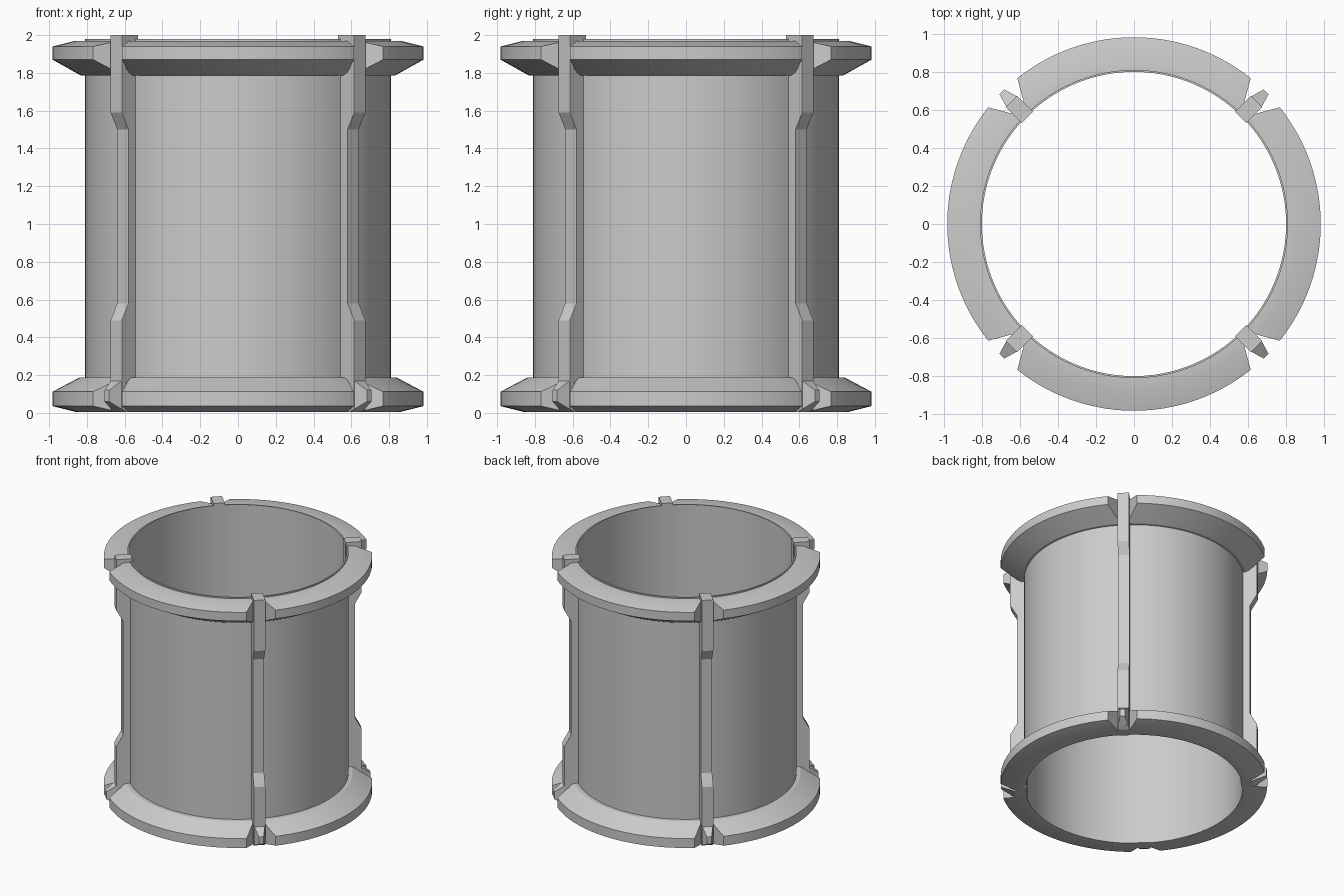
import bpy, bmesh
from math import sin, cos, atan, asin, sqrt, pi

if "Cube" in bpy.data.objects:
    bpy.data.objects.remove(bpy.data.objects["Cube"])


def make_object(name, verts, faces, smooth=False):
    mesh = bpy.data.meshes.new(name)
    mesh.from_pydata(verts, [], faces)
    bm = bmesh.new()
    bm.from_mesh(mesh)
    bmesh.ops.recalc_face_normals(bm, faces=bm.faces)
    bm.to_mesh(mesh)
    bm.free()
    obj = bpy.data.objects.new(name, mesh)
    bpy.context.collection.objects.link(obj)
    if smooth:
        bpy.ops.object.select_all(action='DESELECT')
        obj.select_set(True)
        bpy.context.view_layer.objects.active = obj
        bpy.ops.object.shade_smooth_by_angle(angle=0.45)
    return obj


def sweep(name, profile, steps, half_angle=None):
    """Revolve an (r, z) profile; half_angle(r) limits it to an arc around +y."""
    n = len(profile)
    closed = half_angle is None
    rows = steps if closed else steps + 1
    verts, faces = [], []
    for i in range(rows):
        for r, z in profile:
            a = 2 * pi * i / steps if closed else half_angle(r) * (2 * i / steps - 1)
            verts.append((r * sin(a), r * cos(a), z))
    for i in range(steps):
        p, q = i * n, ((i + 1) % rows) * n
        for j in range(n):
            k = (j + 1) % n
            faces.append((p + j, p + k, q + k, q + j))
    if not closed:
        faces += [tuple(range(n)), tuple(range(steps * n, rows * n))]
    return make_object(name, verts, faces, smooth=True)


def prism(name, profile):
    """Extrude (u, z, half_width) outline points sideways."""
    n = len(profile)
    verts = [(s * w, u, z) for s in (-1, 1) for u, z, w in profile]
    faces = [tuple(range(n)), tuple(range(n, 2 * n))]
    faces += [(j, (j + 1) % n, n + (j + 1) % n, n + j) for j in range(n)]
    return make_object(name, verts, faces)


def four_times(obj, start):
    """Place the part and three linked copies around the axis."""
    for i in range(4):
        o = obj if i == 0 else obj.copy()
        if i:
            bpy.context.collection.objects.link(o)
        o.rotation_euler.z = start + i * pi / 2


def flange_angle(r):
    # end faces lie on the straight line x = 0.409 + 0.267 y
    return atan(0.267) + asin(0.409 / (r * sqrt(1 + 0.267 ** 2)))


# Thin-walled barrel
sweep("barrel", [(0.80, 0.005), (0.81, 0.005), (0.81, 1.98), (0.80, 1.98)], 96)

# Flange segments at both ends
top = [(0.801, 1.785), (0.83, 1.785), (0.982, 1.87), (0.982, 1.94), (0.86, 1.97), (0.801, 1.97)]
bottom = [(0.801, 0.005), (0.86, 0.005), (0.982, 0.036), (0.982, 0.112), (0.84, 0.187), (0.801, 0.187)]
four_times(sweep("top_flange", top, 24, flange_angle), 0)
four_times(sweep("bottom_flange", bottom, 24, flange_angle), 0)

# Vertical rails with thicker ends, set in the flange gaps
W = 0.042
outline = [(0.792, 0.005), (0.88, 0.005), (0.912, 0.02), (0.912, 0.49), (0.862, 0.58),
           (0.862, 1.50), (0.912, 1.59), (0.912, 2.0), (0.792, 2.0)]
four_times(prism("rail", [(u, z, W) for u, z in outline]), pi / 4)

# Tapered foot tip on each rail
four_times(prism("rail_tip", [(0.90, 0.015, W), (0.982, 0.06, 0.018),
                              (0.982, 0.12, 0.018), (0.90, 0.178, W)]), pi / 4)
